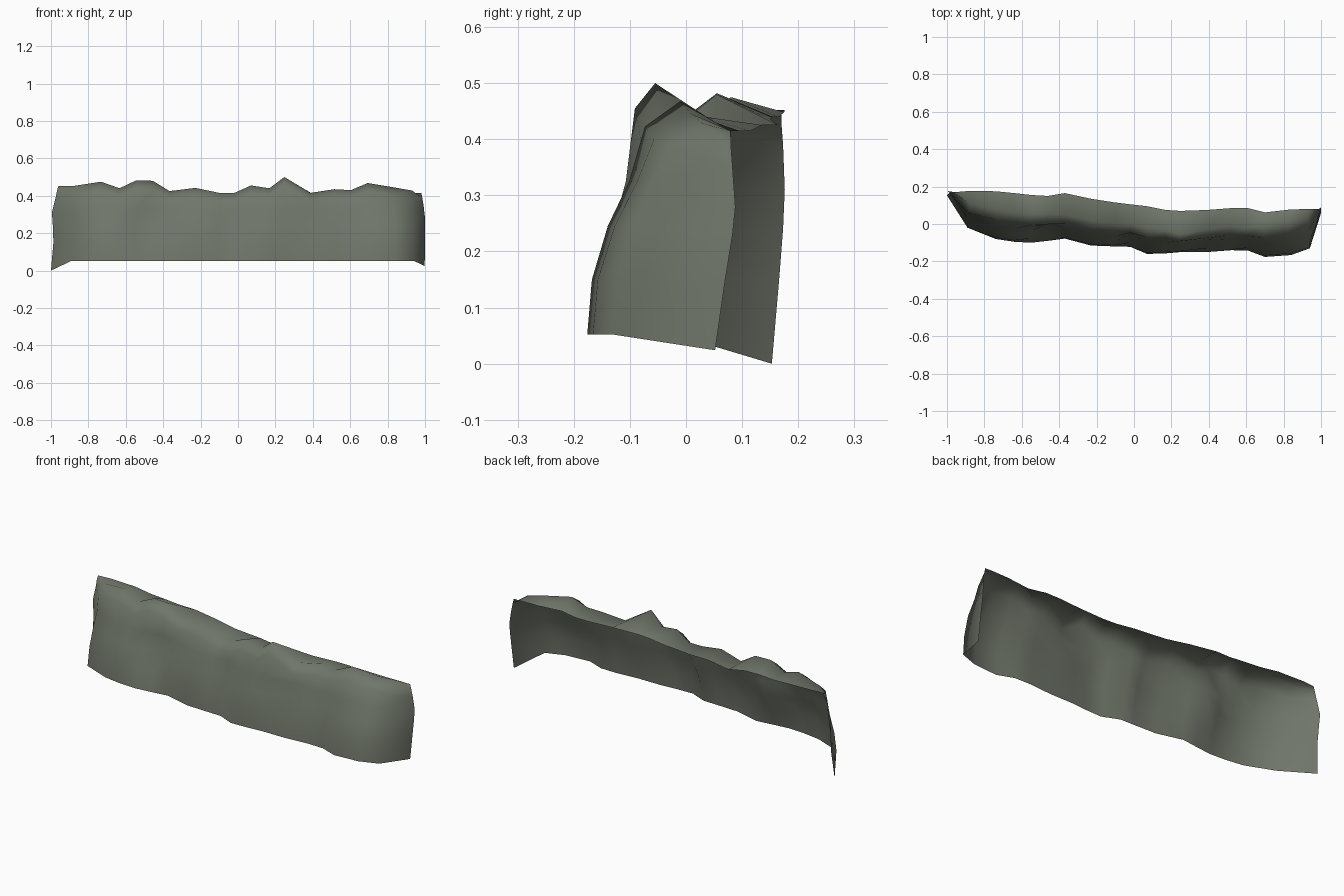
import bpy, bmesh

# Stations along the wall: x, foot y, dent depth, crest y, crest z, back edge y
STATIONS = [
    (-0.89, -0.02, 0.02, 0.11, 0.452, 0.176),
    (-0.74, -0.08, 0.00, 0.08, 0.475, 0.175),
    (-0.64, -0.095, 0.00, 0.06, 0.440, 0.165),
    (-0.55, -0.10, 0.03, 0.055, 0.482, 0.155),
    (-0.46, -0.09, 0.05, 0.055, 0.480, 0.150),
    (-0.37, -0.078, 0.00, 0.05, 0.425, 0.165),
    (-0.23, -0.115, 0.00, 0.02, 0.442, 0.135),
    (-0.10, -0.12, 0.00, 0.00, 0.415, 0.115),
    (-0.02, -0.122, 0.035, 0.00, 0.415, 0.105),
    (0.07, -0.160, 0.00, -0.02, 0.455, 0.095),
    (0.17, -0.157, 0.00, -0.03, 0.440, 0.075),
    (0.25, -0.150, 0.00, -0.055, 0.500, 0.070),
    (0.39, -0.150, 0.03, -0.03, 0.415, 0.075),
    (0.52, -0.140, -0.01, -0.01, 0.435, 0.085),
    (0.61, -0.142, 0.02, -0.02, 0.430, 0.085),
    (0.70, -0.176, 0.00, -0.01, 0.468, 0.062),
    (0.84, -0.166, 0.00, 0.01, 0.445, 0.078),
    (0.94, -0.130, 0.00, 0.03, 0.428, 0.080),
]


def column(x, foot, dent, cy, cz, by):
    """Profile from the foot, up the face, over the crest to the back edge."""
    d = cy - foot
    bz = min(cz, 0.415 + max(0.0, -x) * 0.045)
    px = x * 0.99
    return [(x, foot, 0.052),
            (x, foot + 0.05 * d + dent * 0.5, 0.15),
            (x, foot + 0.22 * d + dent, 0.245),
            (px, foot + 0.45 * d + dent * 0.5, 0.325),
            (px, foot + 0.62 * d, cz - 0.045),
            (px, cy, cz),
            (x, by, bz)]


# Curled ends of the sheet
left_end = [(-1.0, 0.153, 0.0), (-0.987, 0.166, 0.15), (-0.99, 0.173, 0.24),
            (-0.995, 0.176, 0.31), (-0.975, 0.173, 0.39), (-0.967, 0.170, 0.43),
            (-0.96, 0.170, 0.452)]
right_end = [(0.998, 0.052, 0.024), (1.0, 0.07, 0.15), (1.0, 0.083, 0.23),
             (1.0, 0.088, 0.28), (0.992, 0.083, 0.35), (0.985, 0.08, 0.39),
             (0.98, 0.078, 0.415)]
columns = [left_end] + [column(*s) for s in STATIONS] + [right_end]

# Open rock sheet: face and top lip
bm = bmesh.new()
grid = [[bm.verts.new(p) for p in col] for col in columns]
for a, b in zip(grid, grid[1:]):
    for j in range(len(a) - 1):
        f = bm.faces.new((a[j], b[j], b[j + 1], a[j + 1]))
        f.smooth = True
mesh = bpy.data.meshes.new("rock_wall")
bm.to_mesh(mesh)
bm.free()
rock = bpy.data.objects.new("rock_wall", mesh)
bpy.context.collection.objects.link(rock)

# Grey-green stone
stone = bpy.data.materials.new("grey_green_stone")
stone.diffuse_color = (0.16, 0.18, 0.143, 1)
mesh.materials.append(stone)
